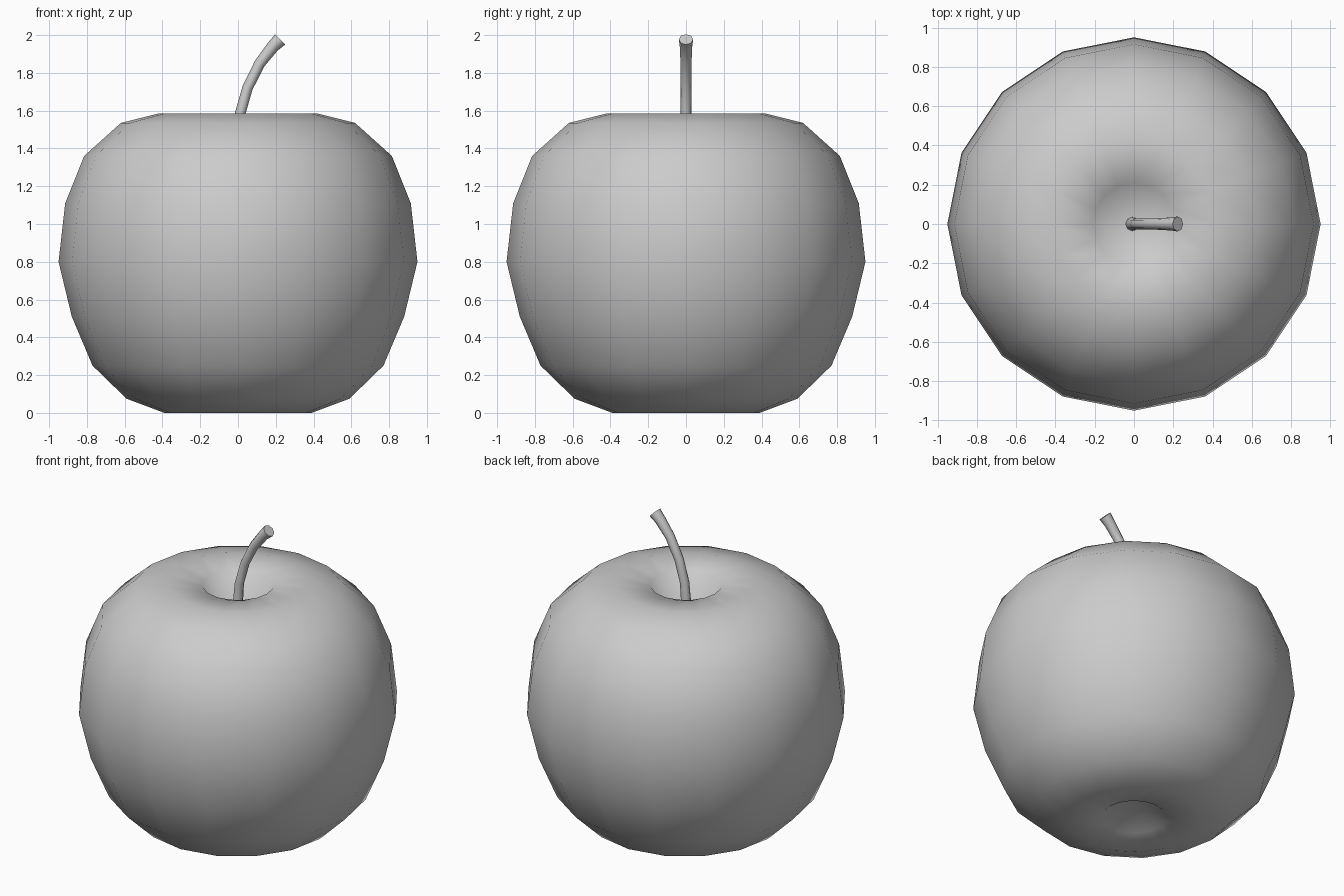
import bpy, bmesh
from math import cos, sin, pi, radians

if "Cube" in bpy.data.objects:
    bpy.data.objects.remove(bpy.data.objects["Cube"])

SIDES = 16


def lathe(name, profile, sides):
    """Spin (radius, z) points round z; the first and last points are poles."""
    bm = bmesh.new()
    bottom = bm.verts.new((0, 0, profile[0][1]))
    top = bm.verts.new((0, 0, profile[-1][1]))
    rings = [[bm.verts.new((r * cos(2 * pi * i / sides), r * sin(2 * pi * i / sides), z))
              for i in range(sides)] for r, z in profile[1:-1]]
    for i in range(sides):
        j = (i + 1) % sides
        bm.faces.new((bottom, rings[0][j], rings[0][i]))
        for a, b in zip(rings, rings[1:]):
            bm.faces.new((a[i], a[j], b[j], b[i]))
        bm.faces.new((rings[-1][i], rings[-1][j], top))
    for f in bm.faces:
        f.smooth = True
    mesh = bpy.data.meshes.new(name)
    bm.to_mesh(mesh)
    bm.free()
    obj = bpy.data.objects.new(name, mesh)
    bpy.context.collection.objects.link(obj)
    return obj


# Fruit body, with a hollow at each pole
lathe("apple_body", [
    (0, 0.16), (0.19, 0.015), (0.39, 0.0), (0.59, 0.075), (0.77, 0.25),
    (0.88, 0.51), (0.95, 0.80), (0.915, 1.11), (0.815, 1.36), (0.62, 1.535),
    (0.42, 1.585), (0.21, 1.565), (0, 1.25)], SIDES)

# Curved stem, flaring at the tip: x, z, radius
stem_path = [(-0.01, 1.22, 0.04), (-0.005, 1.40, 0.031), (0.01, 1.58, 0.028),
             (0.05, 1.72, 0.028), (0.115, 1.85, 0.029), (0.185, 1.94, 0.033),
             (0.223, 1.977, 0.038)]
curve = bpy.data.curves.new("stem", 'CURVE')
curve.dimensions = '3D'
curve.bevel_depth = 1.0
curve.bevel_resolution = 2
curve.use_fill_caps = True
spline = curve.splines.new('POLY')
spline.points.add(len(stem_path) - 1)
for p, (x, z, r) in zip(spline.points, stem_path):
    p.co = (x, 0, z, 1)
    p.radius = r
stem = bpy.data.objects.new("stem", curve)
bpy.context.collection.objects.link(stem)
bpy.context.view_layer.objects.active = stem
stem.select_set(True)
bpy.ops.object.convert(target='MESH')
bpy.ops.object.shade_smooth_by_angle(angle=radians(50))
